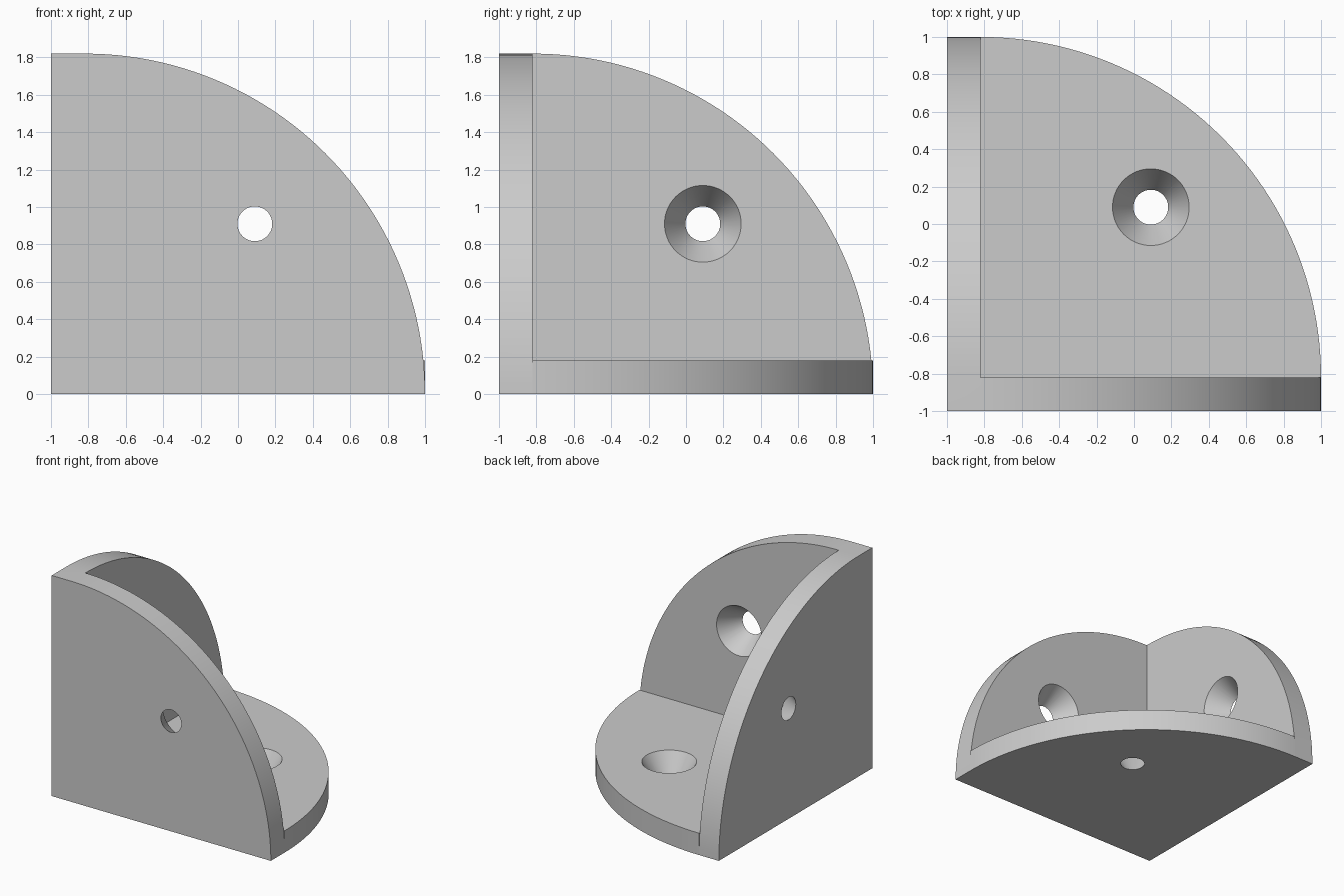
import bpy, bmesh, math
from mathutils import Vector, Matrix

T = 0.18            # plate thickness
R = 2 - T           # radius of the rounded edge
IN = -1 + T         # inner face of the upright plates
ARC = [i * math.pi / 2 / 48 for i in range(49)]

cube = bpy.data.objects.get("Cube")
if cube:
    bpy.data.objects.remove(cube, do_unlink=True)

grey = bpy.data.materials.new("light_grey")
grey.use_nodes = True
colour = (0.6, 0.6, 0.6, 1)
grey.diffuse_color = colour
grey.node_tree.nodes["Principled BSDF"].inputs["Base Color"].default_value = colour


def make_object(name, bm):
    bmesh.ops.recalc_face_normals(bm, faces=bm.faces)
    mesh = bpy.data.meshes.new(name)
    bm.to_mesh(mesh)
    bm.free()
    mesh.materials.append(grey)
    obj = bpy.data.objects.new(name, mesh)
    bpy.context.collection.objects.link(obj)
    return obj


def plate(name, outline, place, direction):
    """Extrude a flat outline by the plate thickness."""
    bm = bmesh.new()
    face = bm.faces.new([bm.verts.new(place(u, v)) for u, v in outline])
    new = bmesh.ops.extrude_face_region(bm, geom=[face])["geom"]
    verts = [g for g in new if isinstance(g, bmesh.types.BMVert)]
    bmesh.ops.translate(bm, verts=verts, vec=Vector(direction) * T)
    return make_object(name, bm)


def countersink(name, centre, direction):
    """Cone cutter, narrow on the outside and wide on the inside."""
    e, slope = 0.02, (0.205 - 0.093) / T
    bm = bmesh.new()
    turn = Vector((0, 0, 1)).rotation_difference(Vector(direction)).to_matrix().to_4x4()
    bmesh.ops.create_cone(bm, cap_ends=True, segments=64,
                          radius1=0.093 - e * slope, radius2=0.205 + e * slope,
                          depth=T + 2 * e, matrix=Matrix.Translation(centre) @ turn)
    cutter = make_object(name, bm)
    cutter.hide_render = True
    return cutter


def combine(target, other, operation):
    mod = target.modifiers.new(operation, 'BOOLEAN')
    mod.operation, mod.solver, mod.object = operation, 'EXACT', other
    bpy.context.view_layer.objects.active = target
    bpy.ops.object.modifier_apply(modifier=mod.name)
    bpy.data.objects.remove(other, do_unlink=True)


# Upright plates: quarter round with a straight strip at the corner
upright = [(-1, 0)] + [(IN + R * math.cos(a), R * math.sin(a)) for a in ARC] + [(-1, R)]
bracket = plate("corner_bracket", upright, lambda u, v: (u, -1, v), (0, 1, 0))
side = plate("side_plate", upright, lambda u, v: (-1, u, v), (1, 0, 0))

# Base plate: quarter disc, tucked into the upright plates
tuck = IN - 0.08
base_outline = ([(tuck, tuck), (0.9, tuck), (0.9, IN)]
                + [(IN + R * math.cos(a), IN + R * math.sin(a)) for a in ARC]
                + [(IN, 0.9), (tuck, 0.9)])
base = plate("base_plate", base_outline, lambda u, v: (u, v, 0), (0, 0, 1))

combine(bracket, side, 'UNION')
combine(bracket, base, 'UNION')

# Countersunk screw holes, one through each plate
mid, h, z = -1 + T / 2, 0.09, 0.91
for name, centre, axis in (("front_hole", (h, mid, z), (0, 1, 0)),
                           ("side_hole", (mid, h, z), (1, 0, 0)),
                           ("base_hole", (h, h, T / 2), (0, 0, 1))):
    combine(bracket, countersink(name, centre, axis), 'DIFFERENCE')

# Smooth the round edges and hole walls, keep the corners sharp
bpy.ops.object.select_all(action='DESELECT')
bracket.select_set(True)
bpy.context.view_layer.objects.active = bracket
bpy.ops.object.shade_smooth_by_angle(angle=math.radians(30))
